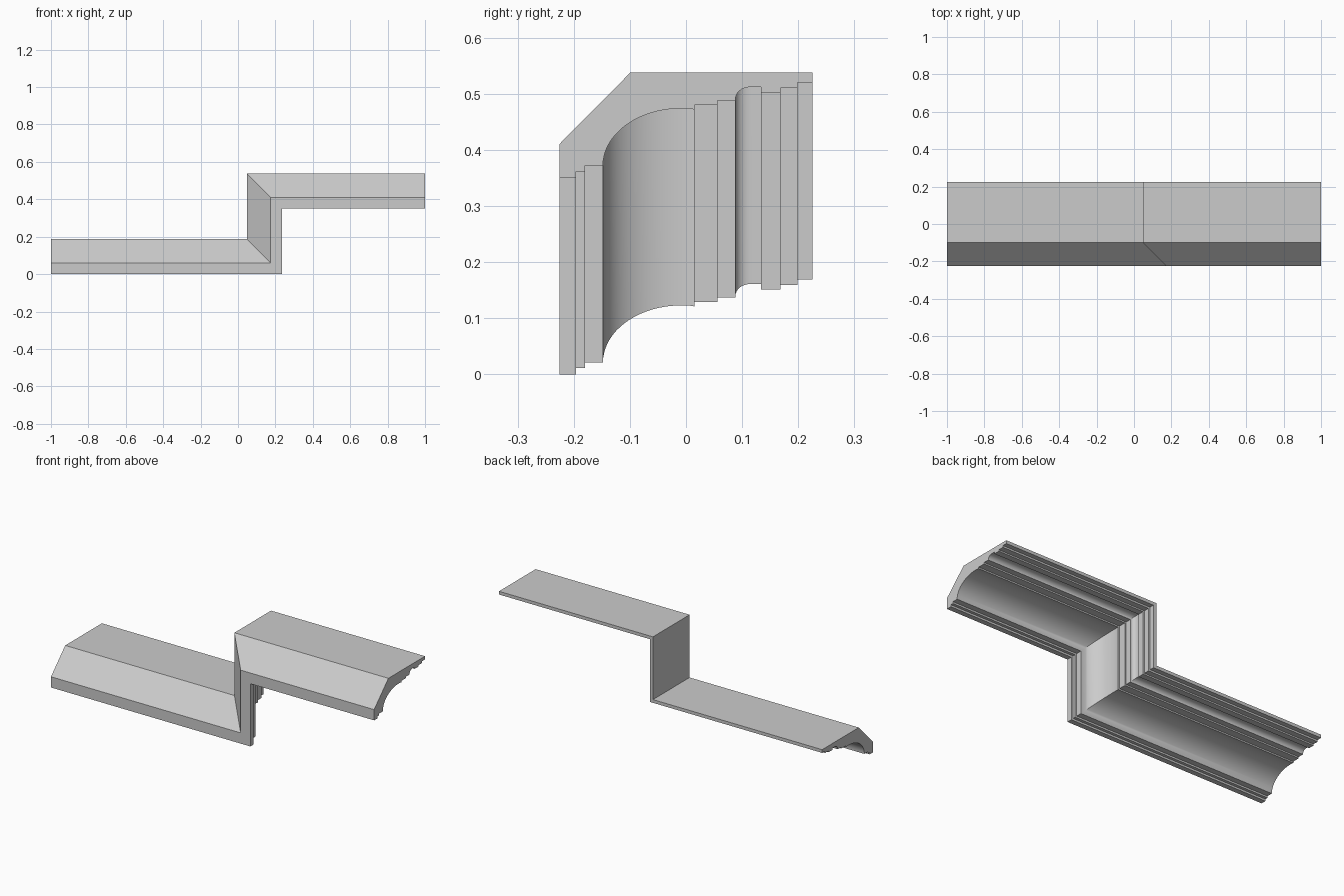
import bpy, bmesh
from math import sin, cos, pi, radians

if "Cube" in bpy.data.objects:
    bpy.data.objects.remove(bpy.data.objects["Cube"])


def arc(cy, ch, ry, rh, a0, a1, n):
    """Elliptical arc in the (y, height) profile plane, angles in degrees."""
    pts = []
    for i in range(n + 1):
        a = radians(a0 + (a1 - a0) * i / n)
        pts.append((cy + ry * cos(a), ch + rh * sin(a)))
    return pts


# Moulding cross-section: plain back, stepped fillets and coves underneath
profile = [(-0.225, 0.0), (-0.225, 0.06), (-0.099, 0.187), (0.225, 0.187),
           (0.225, 0.169), (0.199, 0.169), (0.199, 0.159), (0.168, 0.159),
           (0.168, 0.151), (0.134, 0.151), (0.134, 0.161)]
profile += arc(0.114, 0.139, 0.026, 0.022, 90, 180, 8)        # small cove
profile += [(0.088, 0.137), (0.056, 0.137), (0.056, 0.129),
            (0.015, 0.129), (0.015, 0.121)]
profile += arc(-0.008, 0.021, 0.140, 0.102, 83, 180, 20)      # large cove
profile += [(-0.180, 0.021), (-0.180, 0.011), (-0.196, 0.011), (-0.196, 0.0)]

# Stepped path with mitred corners: each station places a profile height in x, z
CORNER, RISE = 0.234, 0.351
stations = [lambda h: (-1.0, h),
            lambda h: (CORNER - h, h),
            lambda h: (CORNER - h, RISE + h),
            lambda h: (1.0, RISE + h)]

bm = bmesh.new()
rings = []
for place in stations:
    ring = []
    for y, h in profile:
        x, z = place(h)
        ring.append(bm.verts.new((x, y, z)))
    rings.append(ring)

# Skin between stations and cap the two ends
n = len(profile)
for a, b in zip(rings, rings[1:]):
    for i in range(n):
        j = (i + 1) % n
        bm.faces.new((a[i], a[j], b[j], b[i]))
bm.faces.new(rings[0])
bm.faces.new(rings[-1])
bmesh.ops.recalc_face_normals(bm, faces=bm.faces)

mesh = bpy.data.meshes.new("stepped_crown_moulding")
bm.to_mesh(mesh)
bm.free()
moulding = bpy.data.objects.new("stepped_crown_moulding", mesh)
bpy.context.collection.objects.link(moulding)

# Smooth the coves, keep fillets and mitres crisp
bpy.context.view_layer.objects.active = moulding
moulding.select_set(True)
bpy.ops.object.shade_smooth_by_angle(angle=radians(25))
